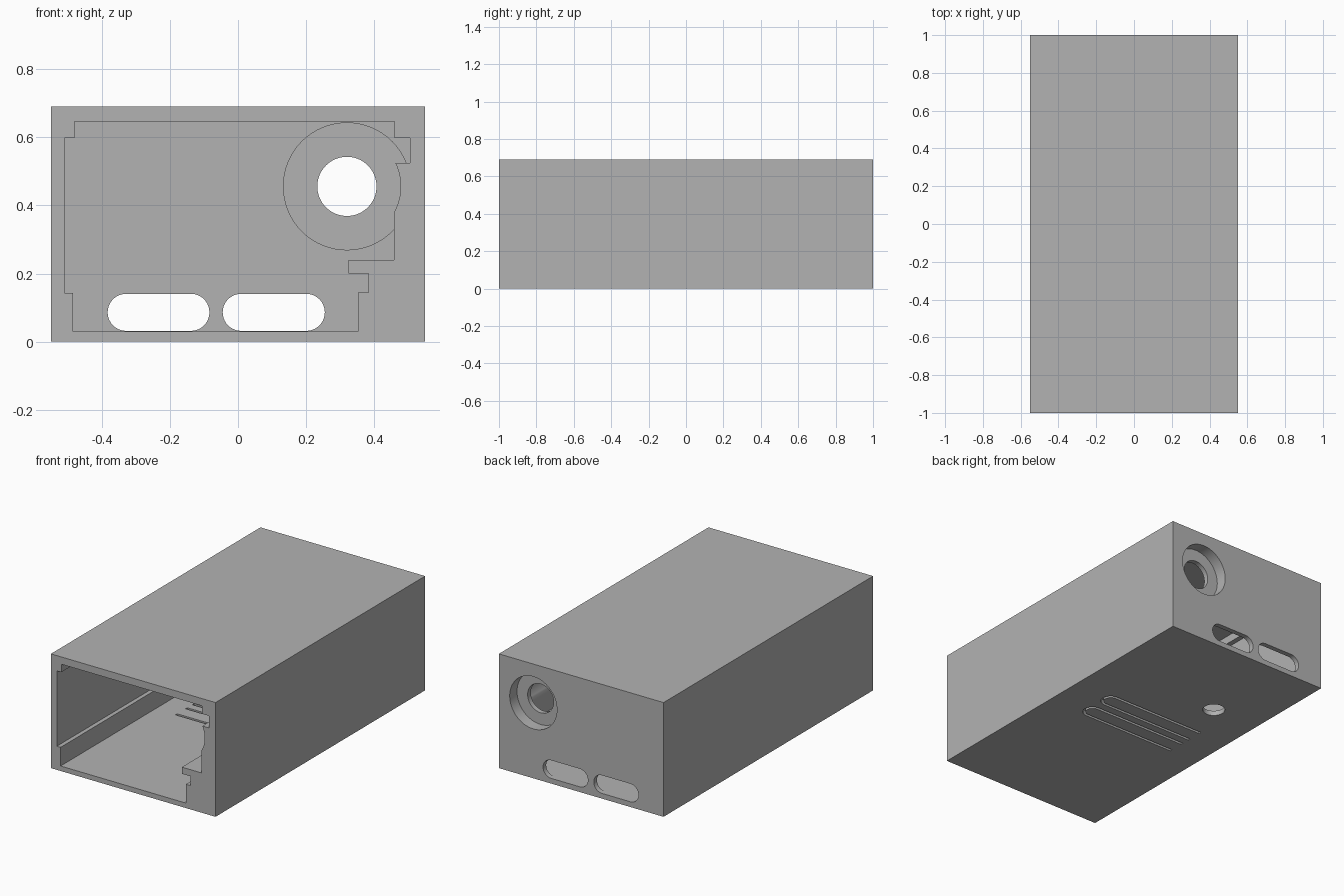
import bpy, bmesh
from math import sin, cos, pi, radians
from mathutils import Vector

default = bpy.data.objects.get("Cube")
if default:
    bpy.data.objects.remove(default, do_unlink=True)

W, H = 0.55, 0.69           # half width, height
WALL = 0.03
BORE = (0.32, 0.456)        # round port centre (x, z)

grey = bpy.data.materials.new("mid grey")
grey.use_nodes = True
colour = (0.45, 0.45, 0.45, 1)
grey.diffuse_color = colour
grey.node_tree.nodes["Principled BSDF"].inputs["Base Color"].default_value = colour


def arc(cx, cy, r, start, end, n):
    steps = [radians(start + (end - start) * i / n) for i in range(n + 1)]
    return [(cx + r * cos(a), cy + r * sin(a)) for a in steps]


def prism(name, outline, lo, hi, along="y"):
    """Extrude an outline along y (outline in x, z) or z (outline in x, y)."""
    place = (lambda p, d: (p[0], d, p[1])) if along == "y" else (lambda p, d: (p[0], p[1], d))
    bm = bmesh.new()
    face = bm.faces.new([bm.verts.new(place(p, lo)) for p in outline])
    moved = bmesh.ops.extrude_face_region(bm, geom=[face])["geom"]
    shift = Vector(place((0, 0), hi - lo))
    bmesh.ops.translate(bm, vec=shift, verts=[v for v in moved if isinstance(v, bmesh.types.BMVert)])
    bmesh.ops.recalc_face_normals(bm, faces=bm.faces)
    mesh = bpy.data.meshes.new(name)
    bm.to_mesh(mesh)
    bm.free()
    mesh.materials.append(grey)
    obj = bpy.data.objects.new(name, mesh)
    bpy.context.collection.objects.link(obj)
    return obj


def combine(target, tool, operation="DIFFERENCE"):
    """Apply a boolean and discard the tool."""
    bpy.context.view_layer.objects.active = target
    mod = target.modifiers.new("cut", "BOOLEAN")
    mod.operation, mod.solver, mod.object = operation, "EXACT", tool
    bpy.ops.object.modifier_apply(modifier=mod.name)
    bpy.data.objects.remove(tool, do_unlink=True)


def disc(x, y, r):
    return arc(x, y, r, 0, 360, 64)[:-1]


# Outer shell
body = prism("enclosure_body", [(-W, 0), (W, 0), (W, H), (-W, H)], -1, 1)

# Stepped cavity with guide rails, open at the front
cavity = [(-0.485, WALL), (-0.485, 0.143), (-0.51, 0.143), (-0.51, 0.598), (-0.48, 0.598),
          (-0.48, 0.646), (0.46, 0.646), (0.46, 0.598), (0.506, 0.598), (0.506, 0.525)]
cavity += arc(*BORE, 0.158, 25.9, -29.2, 16)
cavity += [(0.458, 0.24), (0.325, 0.24), (0.325, 0.2), (0.384, 0.2),
           (0.384, 0.144), (0.352, 0.144), (0.352, WALL)]
combine(body, prism("cavity_cutter", cavity, -1.1, 1 - WALL))

# Recessed round port: inner boss, counterbore and through hole
combine(body, prism("port_boss", disc(*BORE, 0.188), 0.9, 0.985), "UNION")
combine(body, prism("counterbore_cutter", disc(*BORE, 0.158), 0.93, 1.1))
combine(body, prism("port_cutter", disc(*BORE, 0.087), 0.8, 1.1))

# Two rounded slots in the back wall
for left, right in ((-0.383, -0.084), (-0.045, 0.255)):
    r, z = 0.0545, 0.086
    slot = arc(right - r, z, r, -90, 90, 20) + arc(left + r, z, r, 90, 270, 20)
    combine(body, prism("slot_cutter", slot, 0.95, 1.1))

# Round hole in the floor
combine(body, prism("floor_hole_cutter", disc(-0.24, 0.42, 0.063), -0.1, 0.1, "z"))

# Two U-shaped slits that form flexible tongues in the floor
for y in (0.12, -0.04):
    outer, inner = 0.056, 0.04
    slit = [(-0.35, y - outer)] + arc(0.33 - outer, y, outer, -90, 90, 20) + [(-0.35, y + outer)]
    slit += [(-0.35, y + inner)] + arc(0.33 - outer, y, inner, 90, -90, 20) + [(-0.35, y - inner)]
    combine(body, prism("slit_cutter", slit, -0.1, 0.1, "z"))

# Smooth the round walls, keep the corners sharp
bpy.ops.object.select_all(action="DESELECT")
body.select_set(True)
bpy.context.view_layer.objects.active = body
bpy.ops.object.shade_smooth_by_angle(angle=pi / 6)
